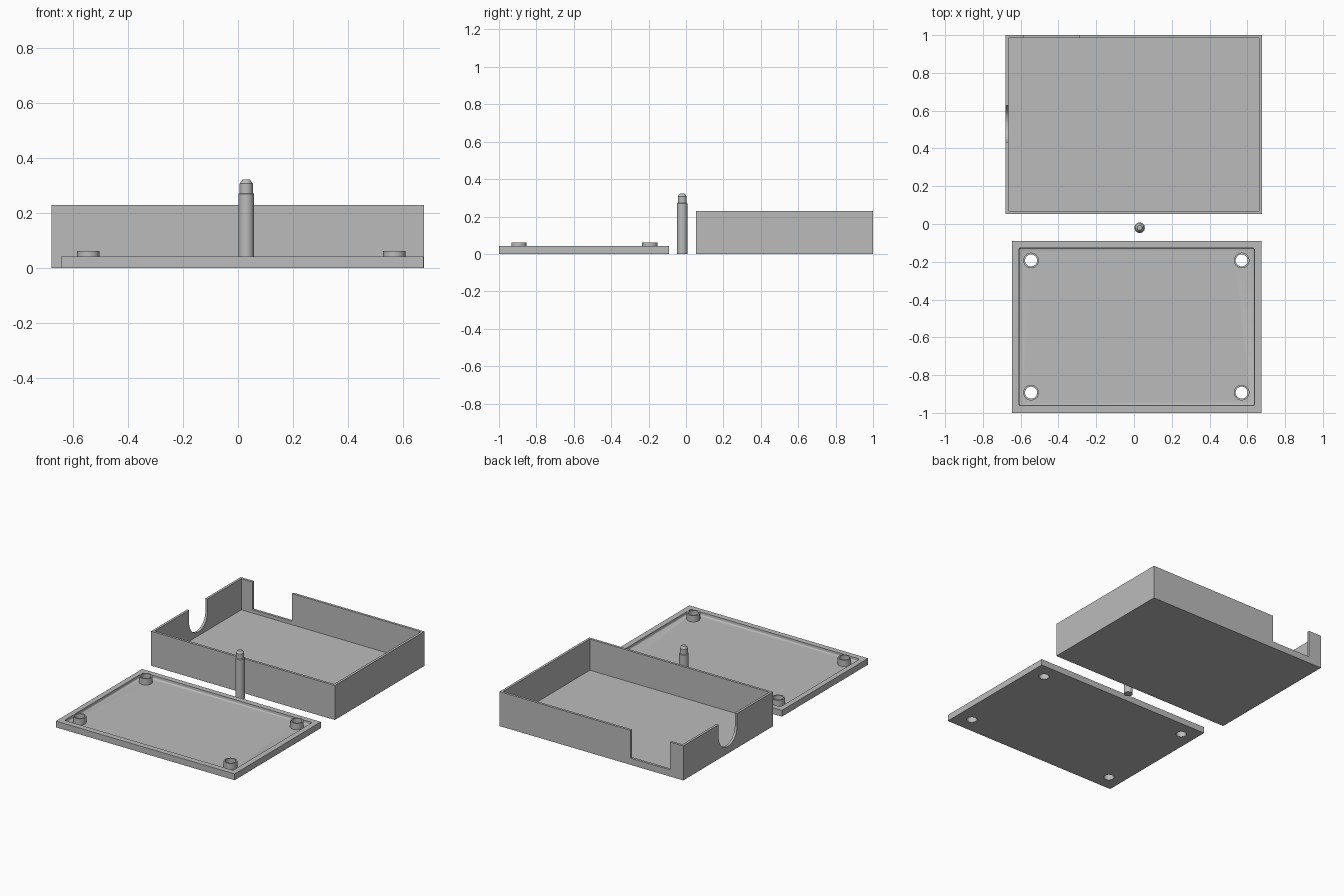
import bpy
import math

if "Cube" in bpy.data.objects:
    bpy.data.objects.remove(bpy.data.objects["Cube"])

grey = bpy.data.materials.new("plain grey")
grey.diffuse_color = (0.5, 0.5, 0.5, 1)
grey.use_nodes = True
grey.node_tree.nodes["Principled BSDF"].inputs["Base Color"].default_value = grey.diffuse_color


def block(name, x0, x1, y0, y1, z0, z1):
    bpy.ops.mesh.primitive_cube_add(size=1, location=((x0 + x1) / 2, (y0 + y1) / 2, (z0 + z1) / 2))
    ob = bpy.context.object
    ob.name = name
    ob.scale = (x1 - x0, y1 - y0, z1 - z0)
    bpy.ops.object.transform_apply(location=False, rotation=False, scale=True)
    ob.data.materials.append(grey)
    return ob


def rod(name, radius, depth, centre, rotation=(0, 0, 0)):
    bpy.ops.mesh.primitive_cylinder_add(vertices=48, radius=radius, depth=depth,
                                        location=centre, rotation=rotation)
    ob = bpy.context.object
    ob.name = name
    ob.data.materials.append(grey)
    return ob


def combine(target, tool, operation):
    mod = target.modifiers.new(operation.lower(), 'BOOLEAN')
    mod.operation = operation
    mod.solver = 'EXACT'
    mod.object = tool
    bpy.context.view_layer.objects.active = target
    bpy.ops.object.modifier_apply(modifier=mod.name)
    bpy.data.objects.remove(tool)


def smooth(ob):
    bpy.ops.object.select_all(action='DESELECT')
    ob.select_set(True)
    bpy.context.view_layer.objects.active = ob
    bpy.ops.object.shade_smooth_by_angle(angle=math.radians(30))


# Open case: thin walls, cable notch in the back, round-bottomed notch on the left
X0, X1, Y0, Y1, H, WALL = -0.68, 0.677, 0.054, 1.0, 0.23, 0.016
case = block("case", X0, X1, Y0, Y1, 0, H)
combine(case, block("cavity", X0 + WALL, X1 - WALL, Y0 + WALL, Y1 - WALL, 0.022, 0.4), 'DIFFERENCE')
combine(case, block("back_notch", -0.583, -0.29, 0.95, 1.1, 0.045, 0.4), 'DIFFERENCE')
NY, NZ, NR = 0.53, 0.145, 0.097
side_notch = rod("side_notch", NR, 0.1, (X0, NY, NZ), (0, math.pi / 2, 0))
combine(side_notch, block("notch_top", X0 - 0.05, X0 + 0.05, NY - NR, NY + NR, NZ, 0.4), 'UNION')
combine(case, side_notch, 'DIFFERENCE')
smooth(case)

# Lid: raised rim around a shallow recess, four hollow screw posts
lid = block("lid", -0.645, 0.675, -1.0, -0.09, 0, 0.042)
recess = block("recess", -0.609, 0.637, -0.962, -0.127, 0.02, 0.2)
bevel = recess.modifiers.new("rounded_corners", 'BEVEL')
bevel.width = 0.008
bevel.segments = 3
combine(lid, recess, 'DIFFERENCE')
spots = [(x, y) for x in (-0.545, 0.57) for y in (-0.193, -0.893)]
for x, y in spots:
    combine(lid, rod("post", 0.041, 0.052, (x, y, 0.036)), 'UNION')
for x, y in spots:
    combine(lid, rod("post_hole", 0.032, 0.4, (x, y, 0)), 'DIFFERENCE')
smooth(lid)

# Stepped pin with chamfered tip, turned from a profile
profile = [(0.028, 0), (0.028, 0.27), (0.024, 0.272), (0.024, 0.307), (0.013, 0.322)]
N = 32
verts = [(r * math.cos(2 * math.pi * i / N), r * math.sin(2 * math.pi * i / N), z)
         for r, z in profile for i in range(N)]
faces = [(k * N + i, k * N + (i + 1) % N, (k + 1) * N + (i + 1) % N, (k + 1) * N + i)
         for k in range(len(profile) - 1) for i in range(N)]
faces += [tuple(reversed(range(N))), tuple(range(len(verts) - N, len(verts)))]
mesh = bpy.data.meshes.new("pin")
mesh.from_pydata(verts, [], faces)
mesh.materials.append(grey)
pin = bpy.data.objects.new("pin", mesh)
pin.location = (0.03, -0.02, 0)
bpy.context.collection.objects.link(pin)
smooth(pin)
